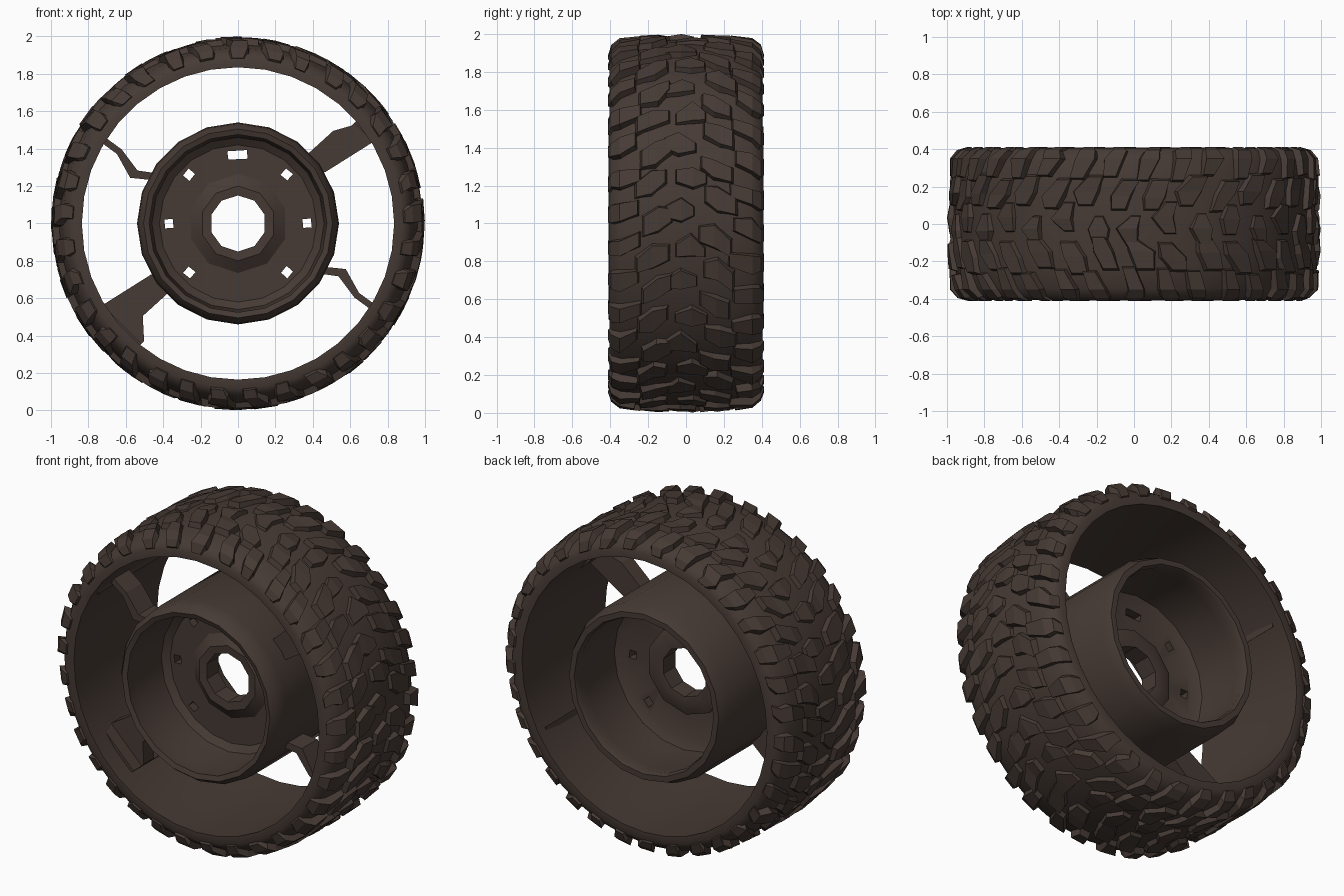
import bpy, bmesh, math, random
from math import sin, cos, pi

random.seed(4)
if "Cube" in bpy.data.objects:
    bpy.data.objects.remove(bpy.data.objects["Cube"], do_unlink=True)

RUBBER = (0.062, 0.043, 0.035, 1)
mat = bpy.data.materials.new("dark brown rubber")
mat.use_nodes = True
mat.diffuse_color = RUBBER
bsdf = mat.node_tree.nodes["Principled BSDF"]
bsdf.inputs["Base Color"].default_value = RUBBER
bsdf.inputs["Roughness"].default_value = 0.9


def polar(r, y, a):
    """Point on the wheel; the angle runs clockwise from the top."""
    return (r * sin(a), y, 1 + r * cos(a))


def finish(name, bm, smooth=None):
    bmesh.ops.recalc_face_normals(bm, faces=bm.faces)
    mesh = bpy.data.meshes.new(name)
    bm.to_mesh(mesh)
    bm.free()
    mesh.materials.append(mat)
    obj = bpy.data.objects.new(name, mesh)
    bpy.context.collection.objects.link(obj)
    if smooth:
        mesh.shade_smooth()
        mesh.set_sharp_from_angle(angle=math.radians(smooth))
    return obj


def lathe(name, profile, sides, smooth):
    """Revolve a closed (radius, y) profile about the axle."""
    bm = bmesh.new()
    rings = [[bm.verts.new(polar(r, y, 2 * pi * i / sides)) for r, y in profile]
             for i in range(sides)]
    n = len(profile)
    for i in range(sides):
        a, b = rings[i], rings[(i + 1) % sides]
        for j in range(n):
            k = (j + 1) % n
            bm.faces.new((a[j], a[k], b[k], b[j]))
    return finish(name, bm, smooth)


def prism(bm, start, end):
    """Closed solid between two matching loops of points."""
    a = [bm.verts.new(p) for p in start]
    b = [bm.verts.new(p) for p in end]
    for j in range(len(a)):
        k = (j + 1) % len(a)
        bm.faces.new((a[j], a[k], b[k], b[j]))
    bm.faces.new(a)
    bm.faces.new(b)


def lug(bm, angle, side, stations, y_shift=0):
    """Tapered tread block; stations are (base y, base r, top y, top r, slant, half angle)."""
    rows = []
    for by, br, ty, tr, slant, half in stations:
        a = angle + slant + random.uniform(-0.02, 0.02)
        h = half * random.uniform(0.8, 1.1)
        t = tr + random.uniform(-0.01, 0.003)
        dy = y_shift + random.uniform(-0.01, 0.01)
        corners = ((br, by, -h), (t, ty, -0.78 * h), (t, ty, 0.78 * h), (br, by, h))
        rows.append([bm.verts.new(polar(r, side * (y + dy if abs(y) < 0.3 else y), a + d))
                     for r, y, d in corners])
    for p, q in zip(rows, rows[1:]):
        for j in range(4):
            k = (j + 1) % 4
            bm.faces.new((p[j], p[k], q[k], q[j]))
    bm.faces.new(rows[0])
    bm.faces.new(rows[-1])


def plate(name, outline, y0, y1, turn):
    """Extrude an outline of (outward, sideways) points along the axle."""
    bm = bmesh.new()
    loops = [[(u * sin(turn) + v * cos(turn), y, 1 + u * cos(turn) - v * sin(turn))
              for u, v in outline] for y in (y0, y1)]
    prism(bm, *loops)
    finish(name, bm)


# Tyre carcass, hollow inside
half = [(0.972, 0.0), (0.963, 0.22), (0.94, 0.345), (0.91, 0.39), (0.88, 0.405), (0.835, 0.405)]
carcass = half + [(0.845, 0.2), (0.845, -0.2)] + [(r, -y) for r, y in half[:0:-1]]
lathe("tyre_carcass", carcass, 36, 35)

# Tread blocks: centre row, slanted middle rows and shoulder rows
COUNT = 33
centre = [(-0.085, 0.95, -0.075, 0.99, 0.0, 0.04),
          (0.0, 0.95, 0.0, 0.998, -0.02, 0.075),
          (0.085, 0.95, 0.075, 0.99, 0.0, 0.035)]
middle = [(0.075, 0.95, 0.09, 0.995, 0.0, 0.05),
          (0.16, 0.95, 0.16, 0.996, 0.03, 0.078),
          (0.255, 0.94, 0.24, 0.992, 0.07, 0.06)]
shoulder = [(0.235, 0.93, 0.25, 0.992, 0.05, 0.045),
            (0.345, 0.91, 0.35, 0.982, 0.09, 0.065),
            (0.38, 0.89, 0.395, 0.945, 0.1, 0.06),
            (0.39, 0.875, 0.412, 0.895, 0.11, 0.045)]
bm = bmesh.new()
step = 2 * pi / COUNT
for i in range(COUNT):
    lug(bm, i * step, 1, centre, 0.03 if i % 2 else -0.03)
    for side in (-1, 1):
        a = (i + 0.25 + 0.25 * side) * step
        lug(bm, a, side, middle, 0.012 if i % 2 else -0.008)
        lug(bm, a + 0.5 * step, side, shoulder, 0.015 if i % 2 else -0.01)
finish("tread_blocks", bm)

# Drum of the wheel with its web disc
drum = [(0.505, -0.41), (0.535, -0.37), (0.54, -0.3), (0.54, 0.34), (0.51, 0.41), (0.475, 0.41),
        (0.465, 0.38), (0.48, 0.3), (0.475, 0.02), (0.42, -0.01), (0.2, -0.01),
        (0.2, -0.06), (0.42, -0.06), (0.46, -0.09), (0.48, -0.33), (0.475, -0.4)]
wheel = lathe("wheel_drum", drum, 20, 35)

# Openings through the web disc
bm = bmesh.new()
for i in (0, 1, 2, 3, 5, 6, 7):
    a = i * pi / 4
    size = 0.055 if i == 0 else 0.025
    loops = [[polar(0.37 + dr, y, a + ds / 0.37)
              for dr, ds in ((-0.025, -size), (-0.02, size), (0.025, size * 0.8), (0.02, -size))]
             for y in (-0.15, 0.1)]
    prism(bm, *loops)
cutter = finish("disc_hole_cutter", bm)
cutter.hide_render = True
cut = wheel.modifiers.new("disc_holes", 'BOOLEAN')
cut.object = cutter
cut.solver = 'EXACT'
bpy.context.view_layer.update()
deps = bpy.context.evaluated_depsgraph_get()
cut_mesh = bpy.data.meshes.new_from_object(wheel.evaluated_get(deps))
wheel.modifiers.clear()
wheel.data = cut_mesh
bpy.data.objects.remove(cutter, do_unlink=True)

# Hub boss around the axle hole
boss = [(0.15, -0.1), (0.2, -0.105), (0.265, -0.06), (0.265, 0.0), (0.21, 0.02), (0.15, 0.015)]
lathe("hub_boss", boss, 10, 30)

# Two flat spokes and two bent brackets joining drum and tyre
bracket = [(0.5, -0.12), (0.58, -0.18), (0.72, -0.16), (0.85, -0.18),
           (0.85, -0.215), (0.72, -0.195), (0.58, -0.235), (0.5, -0.17)]
bracket_foot = [(0.8, -0.225), (0.86, -0.23), (0.86, -0.15), (0.82, -0.195)]
for n, turn, flare in ((1, pi / 4, 0.06), (2, 5 * pi / 4, -0.09)):
    spoke = [(0.5, 0.0), (0.71, 0.01), (0.8, flare), (0.86, flare), (0.85, 0.21), (0.52, 0.135)]
    foot = [(0.82, flare), (0.86, flare), (0.86, 0.21), (0.82, 0.2)]
    plate(f"spoke_{n}", spoke, -0.2, -0.1, turn)
    plate(f"spoke_foot_{n}", foot, -0.28, 0.0, turn)
    plate(f"bracket_{n}", bracket, -0.2, -0.05, turn + pi / 2)
    plate(f"bracket_foot_{n}", bracket_foot, -0.33, 0.33, turn + pi / 2)
